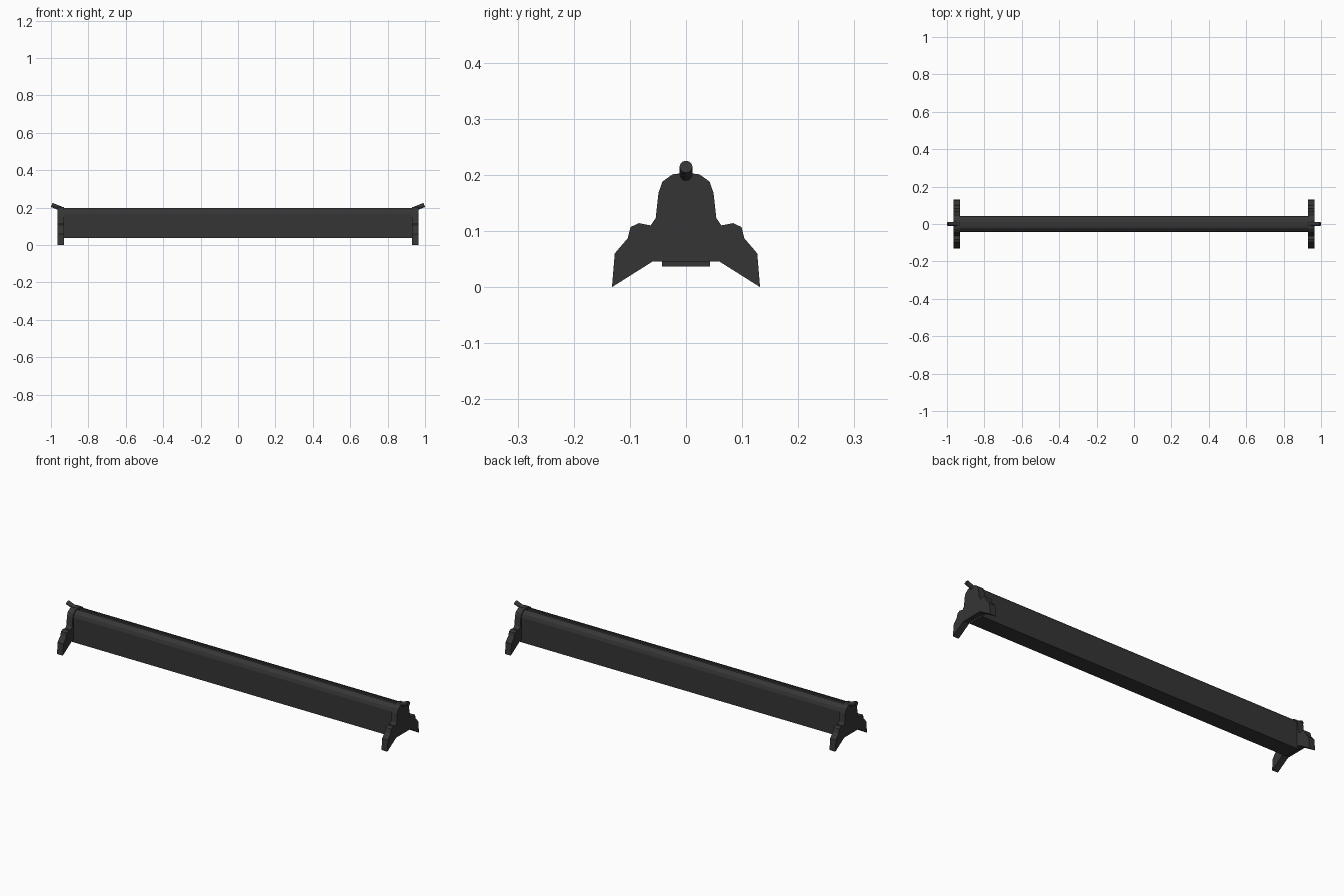
import bpy, bmesh
from mathutils import Vector

cube = bpy.data.objects.get("Cube")
if cube:
    bpy.data.objects.remove(cube, do_unlink=True)

black = bpy.data.materials.new("matte_black")
black.use_nodes = True
black.diffuse_color = (0.036, 0.036, 0.036, 1)
black.node_tree.nodes["Principled BSDF"].inputs["Base Color"].default_value = black.diffuse_color


def finish(bm, name):
    bmesh.ops.recalc_face_normals(bm, faces=bm.faces)
    mesh = bpy.data.meshes.new(name)
    bm.to_mesh(mesh)
    bm.free()
    mesh.materials.append(black)
    obj = bpy.data.objects.new(name, mesh)
    bpy.context.collection.objects.link(obj)
    return obj


def extrude_profile(name, half, x0, x1):
    """Mirror a half outline (y, z) running bottom to top and extrude it along x."""
    outline = half + [(-y, z) for y, z in reversed(half) if y > 0]
    bm = bmesh.new()
    face = bm.faces.new([bm.verts.new((x0, y, z)) for y, z in outline])
    grown = bmesh.ops.extrude_face_region(bm, geom=[face])
    verts = [v for v in grown["geom"] if isinstance(v, bmesh.types.BMVert)]
    bmesh.ops.translate(bm, verts=verts, vec=(x1 - x0, 0, 0))
    return finish(bm, name)


def peg(name, start, end, radius):
    axis = Vector(end) - Vector(start)
    bm = bmesh.new()
    bmesh.ops.create_cone(bm, cap_ends=True, segments=12, radius1=radius,
                          radius2=radius, depth=axis.length)
    turn = axis.to_track_quat('Z', 'Y').to_matrix().to_4x4()
    bmesh.ops.transform(bm, matrix=turn, verts=bm.verts)
    bmesh.ops.translate(bm, verts=bm.verts, vec=(Vector(start) + Vector(end)) / 2)
    return finish(bm, name)


# Long bar with rounded shoulders and a narrow groove along the top
bar = [(0.043, 0.037), (0.043, 0.168), (0.037, 0.185), (0.022, 0.197),
       (0.012, 0.199), (0.012, 0.191), (0, 0.191)]
extrude_profile("bar", bar, -0.94, 0.94)

# Footed end plates with an upward tilted peg on each outer side
plate = [(0.059, 0.046), (0.132, 0), (0.127, 0.06), (0.104, 0.087),
         (0.099, 0.107), (0.084, 0.114), (0.063, 0.110), (0.054, 0.123),
         (0.049, 0.168), (0.042, 0.188), (0.024, 0.201), (0, 0.204)]
for side, s in (("left", 1), ("right", -1)):
    extrude_profile(side + "_end_plate", plate, s * 0.931, s * 0.965)
    peg(side + "_peg", (s * 0.945, 0, 0.194), (s * 0.996, 0, 0.2145), 0.0115)
